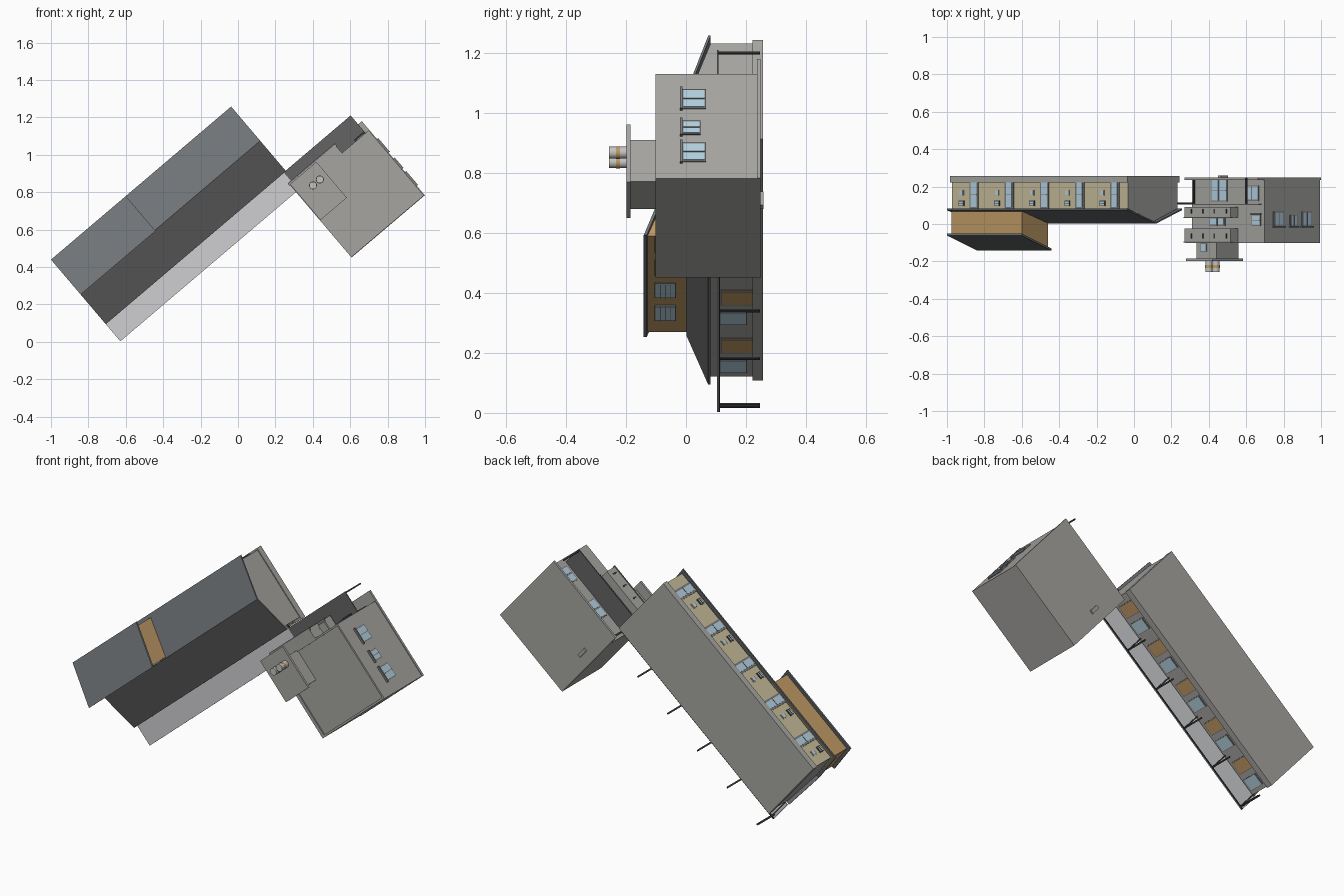
import bpy, bmesh, math
from mathutils import Vector

if "Cube" in bpy.data.objects:
    bpy.data.objects.remove(bpy.data.objects["Cube"])

# The building lies on its back: plan axes u (length), v (across), height runs along -y
ANG = math.radians(40.35)
C, S = math.cos(ANG), math.sin(ANG)
U, V = Vector((C, 0, S)), Vector((S, 0, -C))
O = Vector((-1.0, 0, 0.4395))

def P(u, v, y):
    return O + U * u + V * v + Vector((0, y, 0))

def mat(name, r, g, b):
    m = bpy.data.materials.new(name)
    m.diffuse_color = (r, g, b, 1)
    m.use_nodes = True
    m.node_tree.nodes["Principled BSDF"].inputs["Base Color"].default_value = m.diffuse_color
    return m

GREY = mat("wall grey", .38, .375, .355)
SLATE = mat("slate roof", .165, .18, .19)
CHAR = mat("charcoal roof", .125, .125, .128)
PALE = mat("pale canopy", .62, .625, .64)
CREAM = mat("cream render", .56, .49, .32)
WOOD = mat("timber cladding", .52, .32, .13)
DARK = mat("dark frame", .05, .05, .052)
GLASS = mat("window glass", .45, .63, .74)
FRAME = mat("frame grey", .2, .2, .2)
METAL = mat("chimney metal", .55, .55, .54)

def finish(bm, name, m):
    bmesh.ops.recalc_face_normals(bm, faces=bm.faces)
    me = bpy.data.meshes.new(name)
    bm.to_mesh(me)
    bm.free()
    me.materials.append(m)
    ob = bpy.data.objects.new(name, me)
    bpy.context.collection.objects.link(ob)
    return ob

def prism(name, poly, u0, u1, m):
    """Extrude a (v, y) profile along u."""
    bm = bmesh.new()
    f = bm.faces.new([bm.verts.new(P(u0, v, y)) for v, y in poly])
    r = bmesh.ops.extrude_face_region(bm, geom=[f])
    vs = [g for g in r["geom"] if isinstance(g, bmesh.types.BMVert)]
    bmesh.ops.translate(bm, verts=vs, vec=U * (u1 - u0))
    return finish(bm, name, m)

def box(name, u0, u1, v0, v1, y0, y1, m):
    return prism(name, [(v0, y0), (v1, y0), (v1, y1), (v0, y1)], u0, u1, m)

def paint(ob, m, direction):
    """Give faces looking along a direction a second colour."""
    ob.data.materials.append(m)
    for p in ob.data.polygons:
        if p.normal.dot(direction) > .9:
            p.material_index = 1

def window(name, u0, u1, v, side, y0, y1, bars=1, frame=FRAME, b=.006):
    """Frame plate, glass plate and horizontal bars on a wall facing +v or -v."""
    def plate(n, a0, a1, c0, c1, d, m):
        box(n, a0, a1, min(v, v + side * d), max(v, v + side * d), c0, c1, m)
    plate(name + "_frame", u0 - b, u1 + b, y0 - b, y1 + b, .004, frame)
    plate(name + "_glass", u0, u1, y0, y1, .006, GLASS)
    for i in range(bars):
        yc = y0 + (y1 - y0) * (i + 1) / (bars + 1)
        plate(name + "_bar", u0, u1, yc - .0015, yc + .0015, .008, frame)

# ---- Long building: walls, plinth and gable roof
walls = prism("long_walls", [(.022, .23), (.022, .082), (.238, .014), (.432, .082), (.432, .23)],
              .018, 1.25, GREY)
paint(walls, CREAM, -V)
box("long_plinth", .012, 1.255, .012, .445, .222, .257, GREY)
roof = prism("long_roof", [(0, .074), (.24, .002), (.453, .074), (.453, .082), (.24, .010), (0, .082)],
             0, 1.264, SLATE)
paint(roof, CHAR, (V * .30 + Vector((0, -.95, 0))).normalized())
for p in roof.data.polygons:          # only the +v slope stays charcoal
    if p.normal.dot(V) < .1:
        p.material_index = 0

# ---- Raised timber block with single-pitch roof
prism("upper_block", [(.02, .076), (.02, -.055), (.235, -.128), (.235, .012)], .015, .51, WOOD)
prism("upper_roof", [(0, -.062), (.245, -.141), (.245, -.131), (0, -.052)], 0, .525, SLATE)
for k in range(4):
    u = .08 + .117 * k
    window("upper_window", u, u + .07, .235, 1, -.102, -.036, 3, b=.003)

# ---- Repeating bays on both long walls
for k in range(5):
    d = .247 * k
    # -v side: tall glazed door, small window and vent
    window("bay_door", .153 + d, .193 + d, .022, -1, .092, .222, 1, b=.011)
    window("bay_small_window", .075 + d, .097 + d, .022, -1, .155, .18, 0, CREAM, b=.003)
    window("bay_vent", .072 + d, .10 + d, .022, -1, .1, .12, 1, DARK, b=.005)
    # +v side: window and timber door
    window("canopy_window", .043 + d, .105 + d, .432, 1, .115, .2, 0, b=.004)
    box("timber_door_frame", .14 + d, .217 + d, .432, .435, .115, .238, FRAME)
    box("timber_door", .145 + d, .212 + d, .432, .438, .12, .235, WOOD)

# ---- Canopy walkway with posts
box("canopy_pale", 0, 1.25, .44, .573, .103, .108, PALE)
box("canopy_dark", 1.25, 1.72, .45, .573, .103, .108, CHAR)
box("canopy_edge_beam", 0, 1.25, .567, .573, .108, .114, DARK)
for k in range(6):
    u = .018 + .247 * k
    box("canopy_post", u - .004, u + .004, .56, .568, .106, .246, DARK)
    box("canopy_rafter", u - .003, u + .003, .435, .567, .108, .114, DARK)
box("canopy_post", .01, .018, .548, .556, .106, .246, DARK)
box("canopy_post", 1.708, 1.716, .452, .46, .106, .246, DARK)

# ---- Tower: body, floor slab, roof rim
T0, T1, W0, W1 = 1.232, 1.742, .573, 1.03
box("tower_body", T0, T1, W0, W1, -.095, .24, GREY)
box("tower_slab", T0, T1 + .004, .512, W1 + .002, .236, .249, GREY)
box("tower_step", 1.29, 1.31, .72, .78, .248, .259, GREY)
for r in [(T0, T0 + .02, W0, W1), (T1 - .01, T1, W0, W1),
          (T0 + .02, T1 - .01, W0, W0 + .01), (T0 + .02, T1 - .01, W1 - .012, W1)]:
    box("tower_roof_rim", *r, -.102, -.095, GREY)

# Balconies on the tower's -v side, with slots in the parapets
for y0, y1 in ((-.097, -.024), (.035, .092)):
    box("balcony_floor", T0, 1.555, .516, W0, y1 - .01, y1, GREY)
    box("balcony_parapet", T0, 1.555, .512, .522, y0, y1, GREY)
    box("balcony_end", 1.545, 1.555, .522, W0, y0, y1, GREY)
    box("balcony_end", T0, T0 + .01, .522, W0, y0, y1, GREY)
    box("balcony_rail", T0 - .004, 1.56, .509, .525, y0 - .003, y0 + .003, FRAME)
    for i in range(4):
        u = 1.275 + .082 * i
        box("parapet_slot", u, u + .008, .509, .513, y0 + .02, y0 + .046, DARK)
box("balcony_roof", T0, 1.555, .515, W0, -.102, -.095, GREY)

# Tower windows facing -v
for u in (1.375, 1.43):
    window("tower_door", u, u + .045, W0, -1, .125, .234, 1)
    window("balcony_window", u - .01, u + .03, W0, -1, -.004, .03, 0)
for u in (1.615, 1.66):
    window("tower_low_window", u, u + .036, W0, -1, .13, .2, 0)
window("tower_high_window", 1.66, 1.71, W0, -1, -.006, .045, 1)
box("tower_window_sill", 1.65, 1.72, W0 - .012, W0, .05, .056, DARK)

# Tower windows facing +u, placed by their z height in side view
for zc, hw, y1 in ((1.045, .036, .062), (.95, .024, .045), (.868, .036, .062)):
    v = (O.z + S * T1 - zc) / C
    box("end_window_frame", T1, T1 + .004, v - hw - .006, v + hw + .006, -.014, y1 + .004, FRAME)
    box("end_window_glass", T1, T1 + .006, v - hw, v + hw, -.008, y1, GLASS)
    box("end_window_bar", T1, T1 + .008, v - .002, v + .002, -.008, y1, FRAME)
    box("end_window_lintel", T1, T1 + .012, v - hw - .012, v + hw + .012, -.02, -.012, FRAME)

# ---- Penthouse with overhanging cap and two banded chimneys
box("penthouse", 1.263, 1.403, W0 + .002, .757, -.187, -.095, GREY)
box("penthouse_cap", 1.235, 1.42, .52, .772, -.198, -.185, GREY)
window("penthouse_window", 1.3, 1.335, W0 + .002, -1, -.145, -.108, 0)

def cylinder(name, x, z, r, y0, y1, m):
    bpy.ops.mesh.primitive_cylinder_add(vertices=24, radius=r, depth=y1 - y0,
                                        location=(x, (y0 + y1) / 2, z),
                                        rotation=(math.pi / 2, 0, 0))
    ob = bpy.context.object
    ob.name = name
    ob.data.materials.append(m)
    bpy.ops.object.shade_smooth_by_angle()

for x, z in ((.401, .836), (.438, .868)):
    cylinder("chimney", x, z, .02, -.256, -.196, METAL)
    cylinder("chimney_band", x, z, .0212, -.234, -.22, WOOD)
